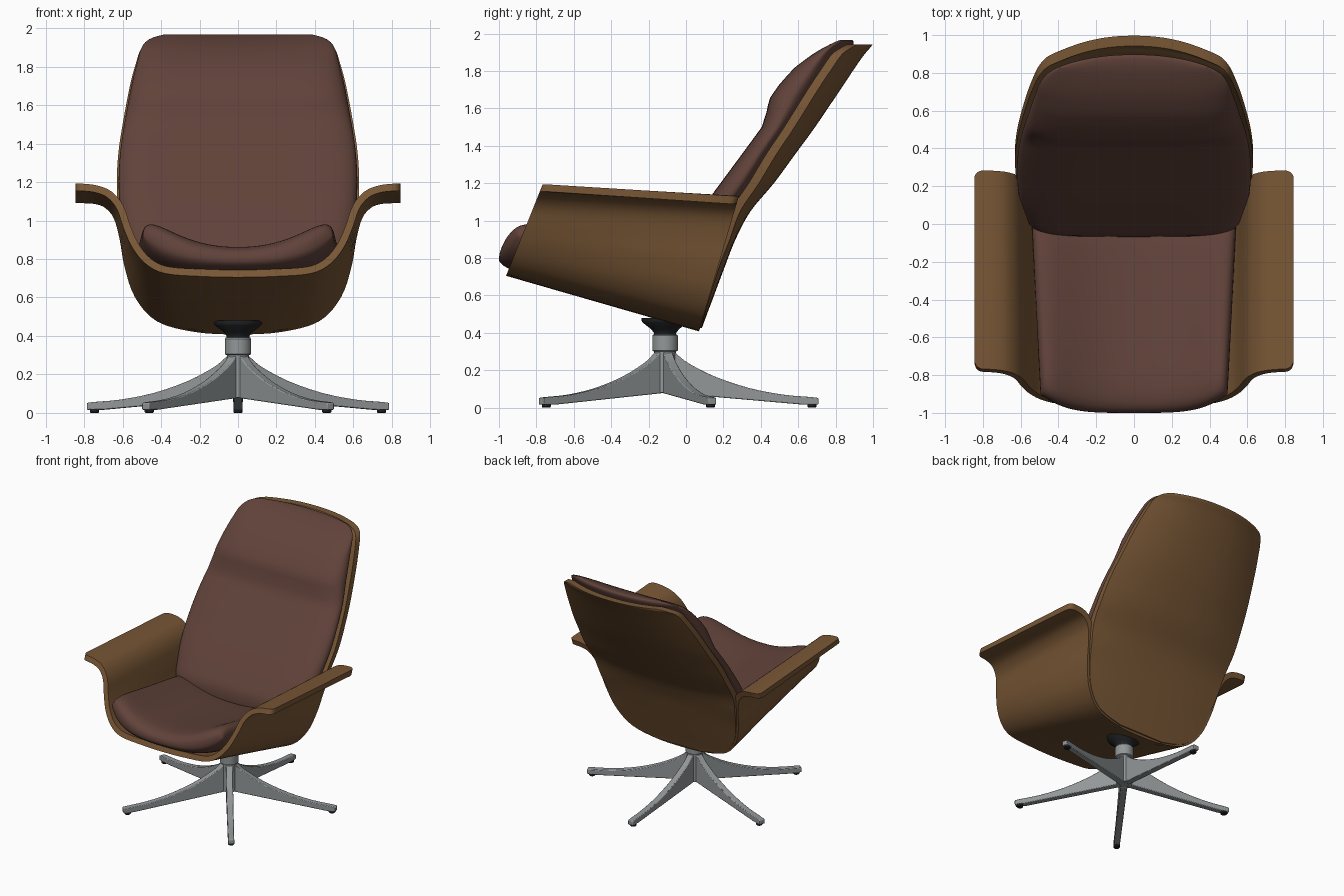
import bpy, bmesh, math
from mathutils import Vector

if "Cube" in bpy.data.objects:
    bpy.data.objects.remove(bpy.data.objects["Cube"])


def material(name, rgb):
    m = bpy.data.materials.new(name)
    m.diffuse_color = (*rgb, 1)
    m.use_nodes = True
    m.node_tree.nodes["Principled BSDF"].inputs["Base Color"].default_value = m.diffuse_color
    return m


WOOD = material("walnut wood", (0.19, 0.095, 0.036))
LEATHER = material("brown leather", (0.118, 0.055, 0.042))
METAL = material("grey metal", (0.29, 0.31, 0.315))
BLACK = material("black plastic", (0.015, 0.016, 0.018))


def lerp(a, b, t):
    return a + (b - a) * t


def finish(name, bm, mat, angle=35):
    bmesh.ops.remove_doubles(bm, verts=bm.verts, dist=1e-5)
    bmesh.ops.recalc_face_normals(bm, faces=bm.faces)
    me = bpy.data.meshes.new(name)
    bm.to_mesh(me)
    bm.free()
    me.materials.append(mat)
    ob = bpy.data.objects.new(name, me)
    bpy.context.collection.objects.link(ob)
    bpy.ops.object.select_all(action='DESELECT')
    ob.select_set(True)
    bpy.context.view_layer.objects.active = ob
    bpy.ops.object.shade_smooth_by_angle(angle=math.radians(angle))
    return ob


def spline(pts, n):
    """Smooth resampling through points, n steps per span."""
    ps = [Vector(p) for p in pts]
    out = []
    for i in range(len(ps) - 1):
        a, b, c, d = ps[max(i - 1, 0)], ps[i], ps[i + 1], ps[min(i + 2, len(ps) - 1)]
        for k in range(n):
            t = k / n
            out.append(0.5 * (2 * b + (c - a) * t + (2 * a - 5 * b + 4 * c - d) * t * t
                              + (3 * b - a - 3 * c + d) * t ** 3))
    return out + [ps[-1]]


def table(pts, x):
    """Linear lookup in a list of (x, value)."""
    for (a, va), (b, vb) in zip(pts, pts[1:]):
        if x <= b:
            return lerp(va, vb, max(0, (x - a) / (b - a)))
    return pts[-1][1]


def slab(name, A, B, mat, angle=35):
    """Closed solid between two point grids of the same size."""
    bm = bmesh.new()
    a = [[bm.verts.new(p) for p in r] for r in A]
    b = [[bm.verts.new(p) for p in r] for r in B]
    m, n = len(a), len(a[0])
    for g in (a, b):
        for i in range(m - 1):
            for j in range(n - 1):
                bm.faces.new((g[i][j], g[i][j + 1], g[i + 1][j + 1], g[i + 1][j]))
    ring = [(0, j) for j in range(n)] + [(i, n - 1) for i in range(1, m)]
    ring += [(m - 1, j) for j in range(n - 2, -1, -1)] + [(i, 0) for i in range(m - 2, 0, -1)]
    for (i, j), (k, l) in zip(ring, ring[1:] + ring[:1]):
        bm.faces.new((a[i][j], a[k][l], b[k][l], b[i][j]))
    return finish(name, bm, mat, angle)


def pad(name, low, high, mat, m=40):
    """Rounded cushion between two surfaces of (u, v) in -1..1."""
    A, B = [], []
    s = [math.sin(math.pi * (i / m - 0.5)) for i in range(m + 1)]
    for v in s:
        ra, rb = [], []
        for u in s:
            p = (max(0, 1 - abs(u) ** 8) * max(0, 1 - abs(v) ** 8)) ** 0.45
            lo, hi = Vector(low(u, v)), Vector(high(u, v))
            mid = lo.lerp(hi, 0.35)
            ra.append(mid.lerp(hi, p))
            rb.append(mid.lerp(lo, p))
        A.append(ra)
        B.append(rb)
    return slab(name, A, B, mat, 60)


def lathe(name, prof, y, mat, n=40):
    bm = bmesh.new()
    rings = [[bm.verts.new((r * math.cos(2 * math.pi * k / n), y + r * math.sin(2 * math.pi * k / n), z))
              for k in range(n)] for r, z in prof]
    for p, q in zip(rings, rings[1:]):
        for k in range(n):
            bm.faces.new((p[k], p[(k + 1) % n], q[(k + 1) % n], q[k]))
    bm.faces.new(rings[0])
    bm.faces.new(rings[-1])
    return finish(name, bm, mat)


# Seat shell with armrests: U section lofted from front to rear
FRONT = [(.845, 1.155), (.80, 1.153), (.74, 1.145), (.68, 1.12), (.63, 1.06), (.595, .96),
         (.55, .86), (.48, .775), (.38, .725), (.2, .71), (0, .705)]
REAR = [(.845, 1.09), (.80, 1.09), (.74, 1.085), (.69, 1.065), (.645, 1.01), (.615, .90),
        (.59, .76), (.535, .60), (.42, .475), (.22, .42), (0, .408)]


def section(pts, thick):
    full = spline(pts + [(-x, z) for x, z in pts[-2::-1]], 4)
    inner = []
    for i, p in enumerate(full):
        d = (full[min(i + 1, len(full) - 1)] - full[max(i - 1, 0)]).normalized()
        inner.append(p + Vector((d.y, -d.x)) * thick)
    return full, inner


fo, fi = section(FRONT, -.038)
ro, ri = section(REAR, -.042)
if fi[len(fi) // 2].y < fo[len(fo) // 2].y:
    fo, fi = section(FRONT, .038)
    ro, ri = section(REAR, .042)


def loft(f, r):
    rows = []
    for k in range(9):
        row = []
        for p, q in zip(f, r):
            inset = max(0, abs(p.x) - .80) / .045
            inset = .045 * (1 - math.sqrt(max(0, 1 - min(1, inset) ** 2)))
            y0 = -.96 + (p.y - .71) * .40 + inset
            y1 = .07 + (q.y - .41) * .295 - inset
            c = p.lerp(q, k / 8)
            rows_y = lerp(y0, y1, k / 8)
            row.append((c.x, rows_y, c.y))
        rows.append(row)
    return rows


slab("seat_shell_with_arms", loft(fo, ro), loft(fi, ri), WOOD)

# Back shell: rows of (height, half width, rear y, side wrap)
BACK = spline([(.425, .2, .085, 0), (.48, .40, .105, .01), (.6, .515, .15, .02), (.76, .57, .21, .03),
               (.9, .60, .265, .03), (1.05, .622, .345, .055), (1.2, .63, .47, .08), (1.35, .622, .58, .10),
               (1.5, .60, .69, .11), (1.7, .562, .825, .12), (1.82, .53, .905, .12),
               (1.89, .505, .955, .12), (1.925, .46, .985, .10), (1.942, .39, .997, .08)], 4)


def back_grid(dy):
    return [[(u / 16 * w, y + dy - d * abs(u / 16) ** 2.2, z) for u in range(-16, 17)] for z, w, y, d in BACK]


slab("back_shell", back_grid(0), back_grid(-.055), WOOD)

# Back cushion: front line gives the lumbar and headrest swell
FACE = [(.64, -.08), (.75, -.085), (.85, -.06), (1.0, .04), (1.12, .125), (1.35, .295), (1.5, .405),
        (1.58, .43), (1.65, .445), (1.72, .49), (1.82, .57), (1.9, .66), (1.97, .76)]
WID, REARY, WRAP = ([(r[0], r[k]) for r in BACK] for k in (1, 2, 3))


def back_low(u, v):
    z = lerp(.64, 1.942, (v + 1) / 2)
    return (u * table(WID, z) * .985, table(REARY, z) - .05 - table(WRAP, z) * abs(u) ** 2.2,
            z + .025 * max(0, v) ** 4)


def back_high(u, v):
    x, y, z = back_low(u, v)
    return (x, table(FACE, z), z)


pad("back_cushion", back_low, back_high, LEATHER, 48)


# Seat cushion: dished, with raised sides and a rounded nose
def seat_low(u, v):
    t = (v + 1) / 2
    x = u * lerp(.495, .545, t)
    y = lerp(-1.0, .10, t) + .10 * abs(u) ** 4 * (1 - t) ** 2
    return (x, y, lerp(.745, .455, t) + lerp(.09, .19, t) * abs(x / .5) ** 3)


def seat_high(u, v):
    t = (v + 1) / 2
    x, y, z = seat_low(u, v)
    return (x, y, lerp(.885, .74, t) + .20 * abs(u) ** 2.2 * (1 - .35 * t))


pad("seat_cushion", seat_low, seat_high, LEATHER)

# Swivel mount and column
CY = -.112
lathe("swivel_mount", [(.055, .36), (.06, .40), (.075, .42), (.12, .455), (.125, .465), (.125, .48)], CY, BLACK)
lathe("column", [(.058, .08), (.058, .30), (.068, .305), (.068, .385), (.063, .392)], CY, METAL)

# Five-star base with glides
TOP = [(.03, .32), (.07, .28), (.13, .235), (.27, .165), (.45, .105), (.63, .07), (.78, .057), (.82, .052)]
LOW = [(.82, .016), (.74, .016), (.03, .078)]
for i in range(5):
    a = math.radians(90 + 72 * i)
    out, side = Vector((math.cos(a), math.sin(a), 0)), Vector((-math.sin(a), math.cos(a), 0))
    bm = bmesh.new()
    prof = [(p.x, p.y) for p in spline(TOP, 3)] + LOW
    L, R = ([bm.verts.new(Vector((0, CY, z)) + out * r + side * s * lerp(.026, .022, r)) for r, z in prof]
            for s in (-1, 1))
    bm.faces.new(L)
    bm.faces.new(R[::-1])
    for k in range(len(prof)):
        n = (k + 1) % len(prof)
        bm.faces.new((L[k], L[n], R[n], R[k]))
    leg = finish(f"base_leg_{i + 1}", bm, METAL)
    bev = leg.modifiers.new("soft edges", 'BEVEL')
    bev.width, bev.segments = .005, 2
    g = lathe(f"glide_{i + 1}", [(.02, 0), (.024, .005), (.024, .02)], 0, BLACK, 16)
    g.location = out * .785 + Vector((0, CY, 0))
